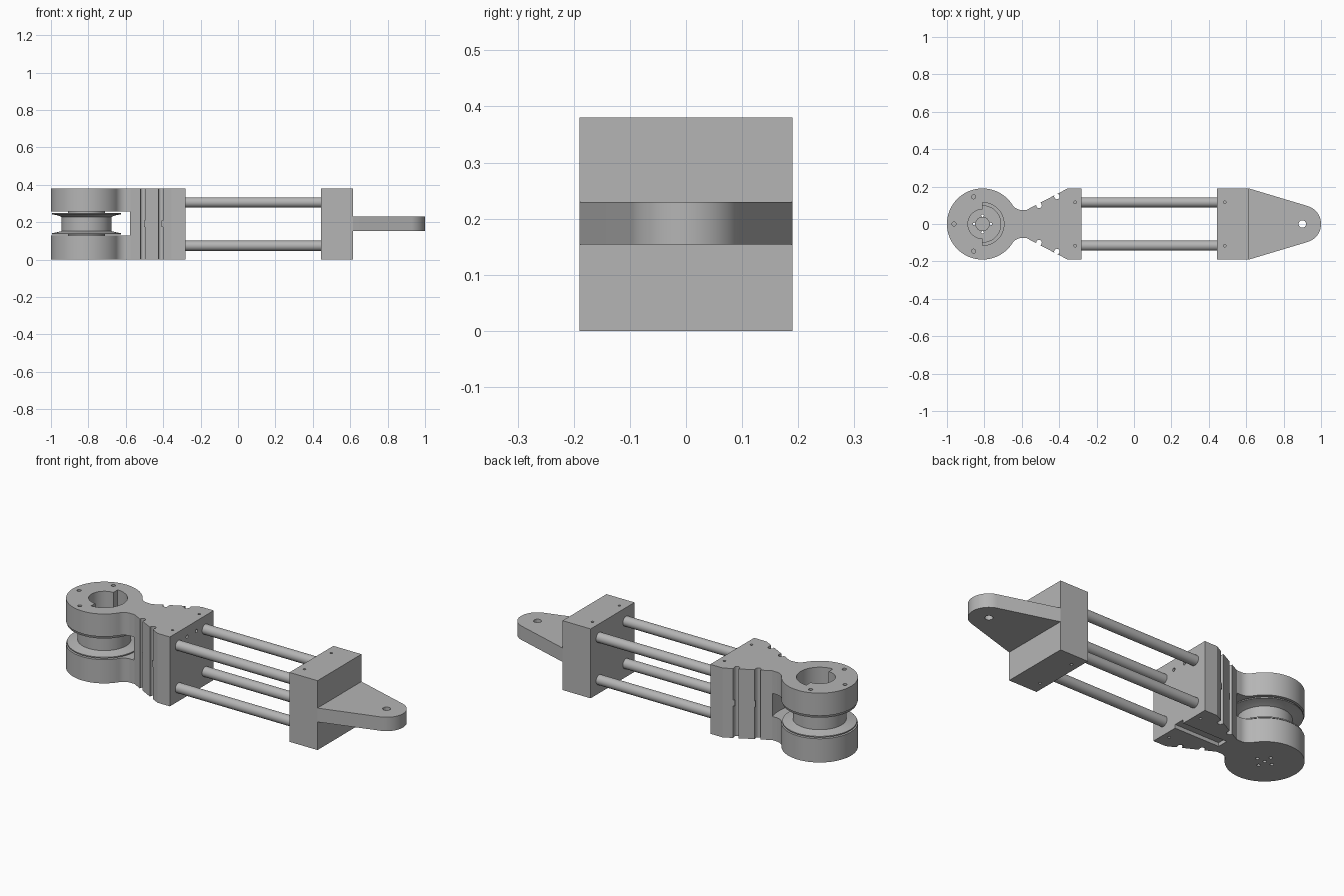
import bpy
import bmesh
from math import sin, cos, pi, asin, acos, sqrt
from mathutils import Matrix

if "Cube" in bpy.data.objects:
    bpy.data.objects.remove(bpy.data.objects["Cube"])

H = 0.38            # overall height
MID = H / 2
W = 0.19            # half width
PIVOT = -0.81       # x of the pulley axis
ROD = 0.116         # rod offset from the centre line

grey = bpy.data.materials.new("machined grey")
grey.use_nodes = True
colour = (0.46, 0.46, 0.46, 1)
grey.diffuse_color = colour
grey.node_tree.nodes["Principled BSDF"].inputs["Base Color"].default_value = colour


def finish(name, bm):
    bmesh.ops.recalc_face_normals(bm, faces=bm.faces)
    mesh = bpy.data.meshes.new(name)
    bm.to_mesh(mesh)
    bm.free()
    mesh.materials.append(grey)
    ob = bpy.data.objects.new(name, mesh)
    bpy.context.scene.collection.objects.link(ob)
    return ob


def arc(cx, cy, r, a, b, n=24):
    return [(cx + r * cos(a + (b - a) * i / n), cy + r * sin(a + (b - a) * i / n))
            for i in range(n + 1)]


def prism(name, outline, z0, z1):
    bm = bmesh.new()
    face = bm.faces.new([bm.verts.new((x, y, z0)) for x, y in outline])
    top = bmesh.ops.extrude_face_region(bm, geom=[face])["geom"]
    bmesh.ops.translate(bm, vec=(0, 0, z1 - z0),
                        verts=[v for v in top if isinstance(v, bmesh.types.BMVert)])
    return finish(name, bm)


def mirrored(half):
    """Close an upper outline with its reflection, dropping doubled points."""
    return half + [(x, -y) for x, y in reversed(half) if y > 1e-5]


def box(name, x0, x1, y0, y1, z0, z1):
    return prism(name, [(x0, y0), (x1, y0), (x1, y1), (x0, y1)], z0, z1)


def cylinder(name, centre, r, length, axis="Z", n=32):
    bm = bmesh.new()
    bmesh.ops.create_cone(bm, cap_ends=True, segments=n, radius1=r, radius2=r, depth=length)
    if axis == "X":
        bm.transform(Matrix.Rotation(pi / 2, 4, "Y"))
    bm.transform(Matrix.Translation(centre))
    return finish(name, bm)


def lathe(name, profile, cx, n=72):
    bm = bmesh.new()
    verts = [bm.verts.new((r, 0, z)) for r, z in profile]
    edges = [bm.edges.new(pair) for pair in zip(verts, verts[1:])]
    bmesh.ops.spin(bm, geom=verts + edges, cent=(0, 0, 0), axis=(0, 0, 1),
                   angle=2 * pi, steps=n)
    bmesh.ops.remove_doubles(bm, verts=bm.verts, dist=1e-5)
    bm.transform(Matrix.Translation((cx, 0, 0)))
    return finish(name, bm)


def cut(target, cutters):
    bpy.context.view_layer.objects.active = target
    for c in cutters:
        c.hide_render = True
        mod = target.modifiers.new("cut", "BOOLEAN")
        mod.operation, mod.solver, mod.object = "DIFFERENCE", "EXACT", c
        bpy.ops.object.modifier_apply(modifier=mod.name)
        bpy.data.objects.remove(c)


def hole(x, y, z, r=0.009, length=0.08, axis="Z"):
    return cylinder("hole_cutter", (x, y, z), r, length, axis, 16)


def face_holes(x):
    """Screw holes around the rods on a plate facing along x."""
    return [hole(x, sy * y, MID + sz * z, axis="X")
            for y, z in ((0.04, 0.135), (0.137, 0.037)) for sy in (1, -1) for sz in (1, -1)]


def set_screws(x):
    """Vertical holes that clamp the rods, top and bottom."""
    return [hole(x, s * ROD, z, 0.007) for s in (1, -1) for z in (0, H)]


# Forked bracket: round head, filleted neck, flared base
NECK, FILLET = 0.075, 0.06
fy = NECK + FILLET
fx = PIVOT + sqrt((W + FILLET) ** 2 - fy ** 2)
turn = asin(fy / (W + FILLET))
half = arc(PIVOT, 0, W, pi, turn, 48)
half += arc(fx, fy, FILLET, pi + turn, 1.5 * pi, 12)[1:]
half += [(-0.575, NECK), (-0.355, W), (-0.28, W)]
bracket = prism("fork_bracket", mirrored(half), 0, H)

# Gap between the forks, stepped bore in the upper fork, cable channel below
cutters = [
    cylinder("gap_cutter", (PIVOT, 0, 0.193), 0.245, 0.126, n=96),
    prism("bore_cutter", arc(PIVOT, 0, 0.078, pi / 2, 1.5 * pi)
          + arc(PIVOT, 0, 0.115, -pi / 2, pi / 2), 0.22, 0.45),
    box("channel_cutter", -0.55, -0.2, -0.03, 0.03, -0.1, 0.02),
]
# Side grooves with a bridge at mid height and a bore behind
for s in (1, -1):
    for x, y in ((-0.508, 0.1), (-0.412, 0.147)):
        cutters.append(hole(x, s * y, MID, 0.015, 0.6))
        for z0, z1 in ((-0.1, 0.175), (0.208, 0.5)):
            ys = sorted((s * y, s * 0.3))
            cutters.append(box("groove_cutter", x - 0.012, x + 0.012, *ys, z0, z1))
# Screw holes in the head, base and lower fork
cutters += [hole(PIVOT + 0.153 * cos(a), 0.153 * sin(a), H, 0.011)
            for a in (pi, pi * 0.6, -pi * 0.6)]
cutters += set_screws(-0.315) + face_holes(-0.28)
ring = [(PIVOT, 0)] + [(PIVOT + 0.045 * cos(k * pi / 2), 0.045 * sin(k * pi / 2))
                       for k in range(4)]
cutters += [hole(x, y, 0, 0.009, 0.4) for x, y in ring]
cut(bracket, cutters)

# Flanged pulley between the forks
pulley = lathe("pulley", [
    (0, 0.128), (0.1, 0.128), (0.1, 0.135), (0.185, 0.135), (0.185, 0.141), (0.155, 0.147),
    (0.133, 0.153), (0.133, 0.228), (0.155, 0.237), (0.185, 0.243), (0.185, 0.249),
    (0.1, 0.249), (0.1, 0.258), (0, 0.258)], PIVOT)
cut(pulley, [hole(PIVOT, 0, 0.258, 0.036, 0.02)]
    + [hole(x, y, 0.19, 0.007, 0.4) for x, y in ring[1:]])

# Four connecting rods
rods = [cylinder("rod", (0.0825, sy * ROD, MID + sz * ROD), 0.027, 0.727, "X", 40)
        for sy in (1, -1) for sz in (1, -1)]

# End block
block = box("end_block", 0.445, 0.615, -W, W, 0, H)
cut(block, set_screws(0.485) + face_holes(0.445))

# Tapered tongue: sides run tangent to the round tip
TIP, TIP_R, ROOT = 0.9, 0.1, 0.615
dx, dy = ROOT - TIP, W
dist = sqrt(dx * dx + dy * dy)
tangent = acos(dx / dist) - acos(TIP_R / dist)
tongue = prism("tongue", mirrored([(ROOT, W)] + arc(TIP, 0, TIP_R, tangent, 0, 20)),
               0.154, 0.23)
cut(tongue, [hole(TIP, 0, MID, 0.02, 0.3)])

# Smooth the round surfaces, keep the machined edges sharp
for ob in [bracket, pulley, block, tongue] + rods:
    bpy.ops.object.select_all(action="DESELECT")
    ob.select_set(True)
    bpy.context.view_layer.objects.active = ob
    bpy.ops.object.shade_smooth_by_angle(angle=pi / 9)
